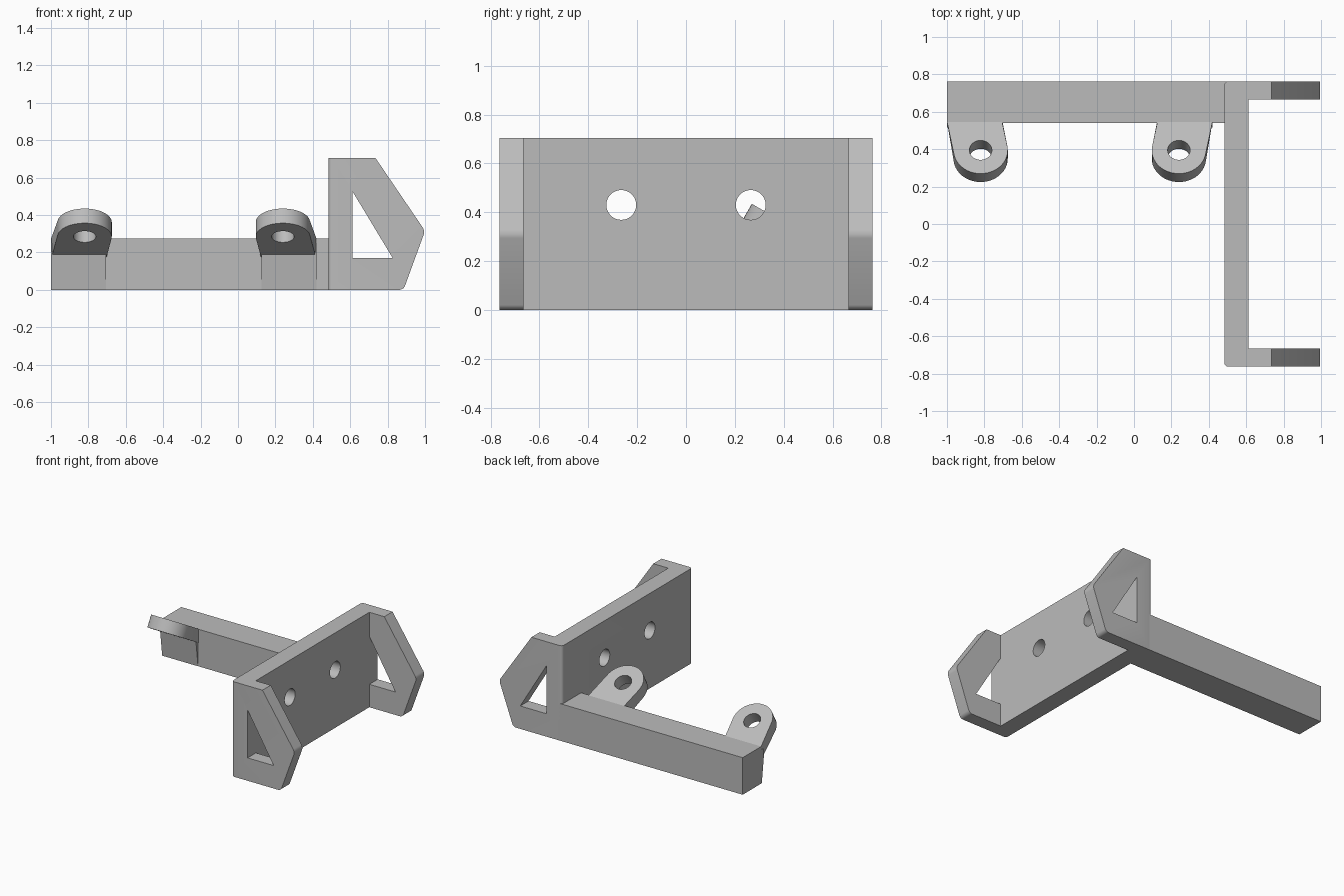
import bpy, bmesh, math
from mathutils import Vector, Matrix

if "Cube" in bpy.data.objects:
    bpy.data.objects.remove(bpy.data.objects["Cube"], do_unlink=True)

grey = bpy.data.materials.new("plain grey")
grey.use_nodes = True
COLOUR = (0.5, 0.5, 0.5, 1)
grey.diffuse_color = COLOUR
grey.node_tree.nodes["Principled BSDF"].inputs["Base Color"].default_value = COLOUR


def make(name, bm):
    bmesh.ops.recalc_face_normals(bm, faces=bm.faces)
    mesh = bpy.data.meshes.new(name)
    bm.to_mesh(mesh)
    bm.free()
    obj = bpy.data.objects.new(name, mesh)
    bpy.context.collection.objects.link(obj)
    mesh.materials.append(grey)
    return obj


def prism(points, half):
    """Solid from an (x, z) profile, extruded evenly along y."""
    bm = bmesh.new()
    face = bm.faces.new([bm.verts.new((x, -half, z)) for x, z in points])
    out = bmesh.ops.extrude_face_region(bm, geom=[face])
    moved = [v for v in out["geom"] if isinstance(v, bmesh.types.BMVert)]
    bmesh.ops.translate(bm, verts=moved, vec=(0, 2 * half, 0))
    return bm


def block(x0, x1, y0, y1, z0, z1):
    bm = prism([(x0, z0), (x1, z0), (x1, z1), (x0, z1)], (y1 - y0) / 2)
    bmesh.ops.translate(bm, verts=bm.verts, vec=(0, (y0 + y1) / 2, 0))
    return bm


def cylinder(centre, axis, radius, length):
    turn = Vector((0, 0, 1)).rotation_difference(Vector(axis)).to_matrix().to_4x4()
    bm = bmesh.new()
    bmesh.ops.create_cone(bm, cap_ends=True, segments=48, radius1=radius, radius2=radius,
                          depth=length, matrix=Matrix.Translation(centre) @ turn)
    return bm


def cut(obj, bm):
    cutter = make("cutter", bm)
    cutter.hide_render = True
    mod = obj.modifiers.new("cut", "BOOLEAN")
    mod.operation, mod.solver, mod.object = "DIFFERENCE", "EXACT", cutter
    bpy.context.view_layer.objects.active = obj
    bpy.ops.object.modifier_apply(modifier=mod.name)
    bpy.data.objects.remove(cutter, do_unlink=True)


def smooth(obj):
    bpy.ops.object.select_all(action="DESELECT")
    obj.select_set(True)
    bpy.context.view_layer.objects.active = obj
    bpy.ops.object.shade_smooth_by_angle(angle=math.radians(30))


# Bracket: back plate with two pointed cheeks, cut from one solid
BACK, FACE, TOP, SIDE = 0.483, 0.612, 0.705, 0.763
bm = prism([(BACK, 0), (0.885, 0), (1, 0.315), (0.735, TOP), (BACK, TOP)], SIDE)


def is_rounded(edge):
    a, b = (v.co for v in edge.verts)
    upright_back = abs(a.x - BACK) < 0.001 and abs(b.x - BACK) < 0.001 and abs(a.y - b.y) < 0.001
    nose = abs(a.y - b.y) > 1 and a.x > 0.8
    return upright_back or nose


bmesh.ops.bevel(bm, geom=[e for e in bm.edges if is_rounded(e)], offset=0.022,
                segments=5, profile=0.5, affect="EDGES")
bracket = make("bracket", bm)
cut(bracket, block(FACE, 1.2, -0.666, 0.666, -0.2, 1))
cut(bracket, prism([(FACE + 0.001, 0.17), (0.827, 0.17), (FACE + 0.001, 0.525)], 1))
for y in (-0.265, 0.265):
    cut(bracket, cylinder((0.55, y, 0.43), (1, 0, 0), 0.061, 0.5))
smooth(bracket)

# Long arm along the back
make("arm", block(-1, 0.52, 0.54, SIDE, 0, 0.275))

# Two tilted lugs, each flaring into a support under its root
TILT = math.radians(30)
along = Vector((0, -math.cos(TILT), math.sin(TILT)))
normal = Vector((0, math.sin(TILT), math.cos(TILT)))


def hull(points):
    bm = bmesh.new()
    for p in points:
        bm.verts.new(p)
    out = bmesh.ops.convex_hull(bm, input=bm.verts)
    loose = [v for v in bm.verts if not v.link_faces]
    bmesh.ops.delete(bm, geom=loose, context="VERTS")
    bmesh.ops.dissolve_limit(bm, angle_limit=0.01, verts=bm.verts, edges=bm.edges)
    return bm


for side, x in (("right", -0.82), ("left", 0.24)):
    shift = -0.033 if side == "right" else 0.033
    ends = [shift - 0.147, shift + 0.147]
    upper = Vector((x, 0.395, 0.362))
    lower = upper - normal * 0.09
    points = []
    for centre, root in ((upper, 0.179), (lower, 0.243)):
        for i in range(48):
            a = math.tau * i / 48
            points.append(centre + 0.145 * (Vector((math.cos(a), 0, 0)) + along * math.sin(a)))
        points += [centre - along * root + Vector((e, 0, 0)) for e in ends]
    lug = make(side + "_lug", hull(points))
    cut(lug, cylinder((upper + lower) / 2, normal, 0.06, 0.4))
    smooth(lug)
    support = [(0.515, 0.19), (0.539, 0), (0.56, 0), (0.56, 0.25), (0.52, 0.25)]
    make(side + "_lug_support", hull([(x + e, y, z) for e in ends for y, z in support]))
